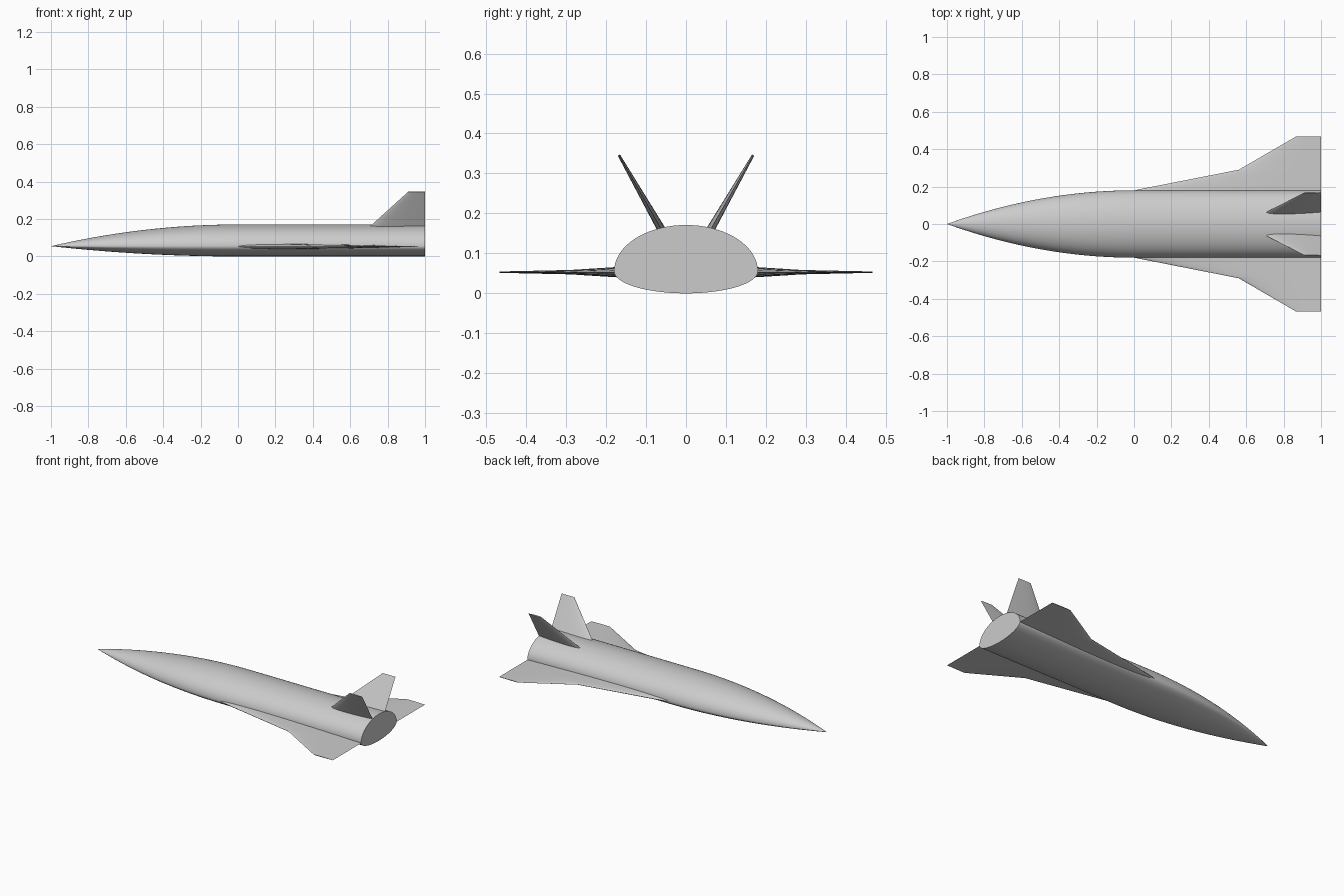
import bpy, bmesh, math
from mathutils import Vector

cube = bpy.data.objects.get("Cube")
if cube:
    bpy.data.objects.remove(cube, do_unlink=True)

grey = bpy.data.materials.new("light grey")
grey.use_nodes = True
colour = (0.6, 0.6, 0.6, 1)
grey.diffuse_color = colour
grey.node_tree.nodes["Principled BSDF"].inputs["Base Color"].default_value = colour

MID_Z = 0.055      # height of the widest line of the body


def loft(name, rings, nose=None):
    """Skin closed rings of points, with an optional point at the start."""
    bm = bmesh.new()
    loops = [[bm.verts.new(p) for p in ring] for ring in rings]
    n = len(loops[0])
    for a, b in zip(loops, loops[1:]):
        for i in range(n):
            j = (i + 1) % n
            bm.faces.new((a[i], a[j], b[j], b[i]))
    if nose:
        tip = bm.verts.new(nose)
        for i in range(n):
            bm.faces.new((tip, loops[0][(i + 1) % n], loops[0][i]))
    else:
        bm.faces.new(loops[0])
    bm.faces.new(loops[-1])
    bmesh.ops.recalc_face_normals(bm, faces=bm.faces[:])
    mesh = bpy.data.meshes.new(name)
    bm.to_mesh(mesh)
    bm.free()
    mesh.materials.append(grey)
    obj = bpy.data.objects.new(name, mesh)
    bpy.context.collection.objects.link(obj)
    bpy.ops.object.select_all(action="DESELECT")
    bpy.context.view_layer.objects.active = obj
    obj.select_set(True)
    bpy.ops.object.shade_smooth_by_angle(angle=math.radians(30))
    return obj


def body_ring(x, scale, steps=72):
    """Half ellipse above the middle line, a flatter one below it."""
    ring = []
    for i in range(steps):
        a = math.tau * i / steps
        height = 0.116 if math.sin(a) > 0 else MID_Z
        ring.append((x, 0.18 * scale * math.cos(a),
                     MID_Z + height * scale * math.sin(a)))
    return ring


def foil_ring(front, centre, normal, ratio, steps=14):
    """Symmetric aerofoil from x = front to the tail plane at x = 1."""
    chord = 1 - front
    upper, lower = [], []
    for i in range(steps + 1):
        t = (1 - math.cos(math.pi * i / steps)) / 2
        half = 5 * ratio * chord * (0.2969 * math.sqrt(t) - 0.126 * t
                                    - 0.3516 * t**2 + 0.2843 * t**3 - 0.1036 * t**4)
        base = Vector((front + t * chord, *centre))
        upper.append(base + normal * half)
        lower.append(base - normal * half)
    return upper + lower[-2:0:-1]


# Body: parabolic nose running into a straight tube
stations = [-1 + (i / 28) ** 1.5 for i in range(1, 29)]
rings = [body_ring(x, 1 - x * x) for x in stations] + [body_ring(1, 1)]
loft("fuselage", rings, (-1, 0, MID_Z))

# Wings and canted tail fins, one on each side
for side, label in ((-1, "front"), (1, "back")):
    up = Vector((0, 0, 1))
    wing = [(-0.05, 0.165), (0, 0.18), (0.56, 0.29), (0.865, 0.467)]
    loft(label + "_wing", [foil_ring(x, (side * y, 0.053), up, 0.025)
                           for x, y in wing])

    across = Vector((0, 0.18, -0.104 * side)).normalized()
    fin = [(0.688, 0.053, 0.145), (0.91, 0.168, 0.346)]
    loft(label + "_tail_fin", [foil_ring(x, (side * y, z), across, 0.07)
                               for x, y, z in fin])
